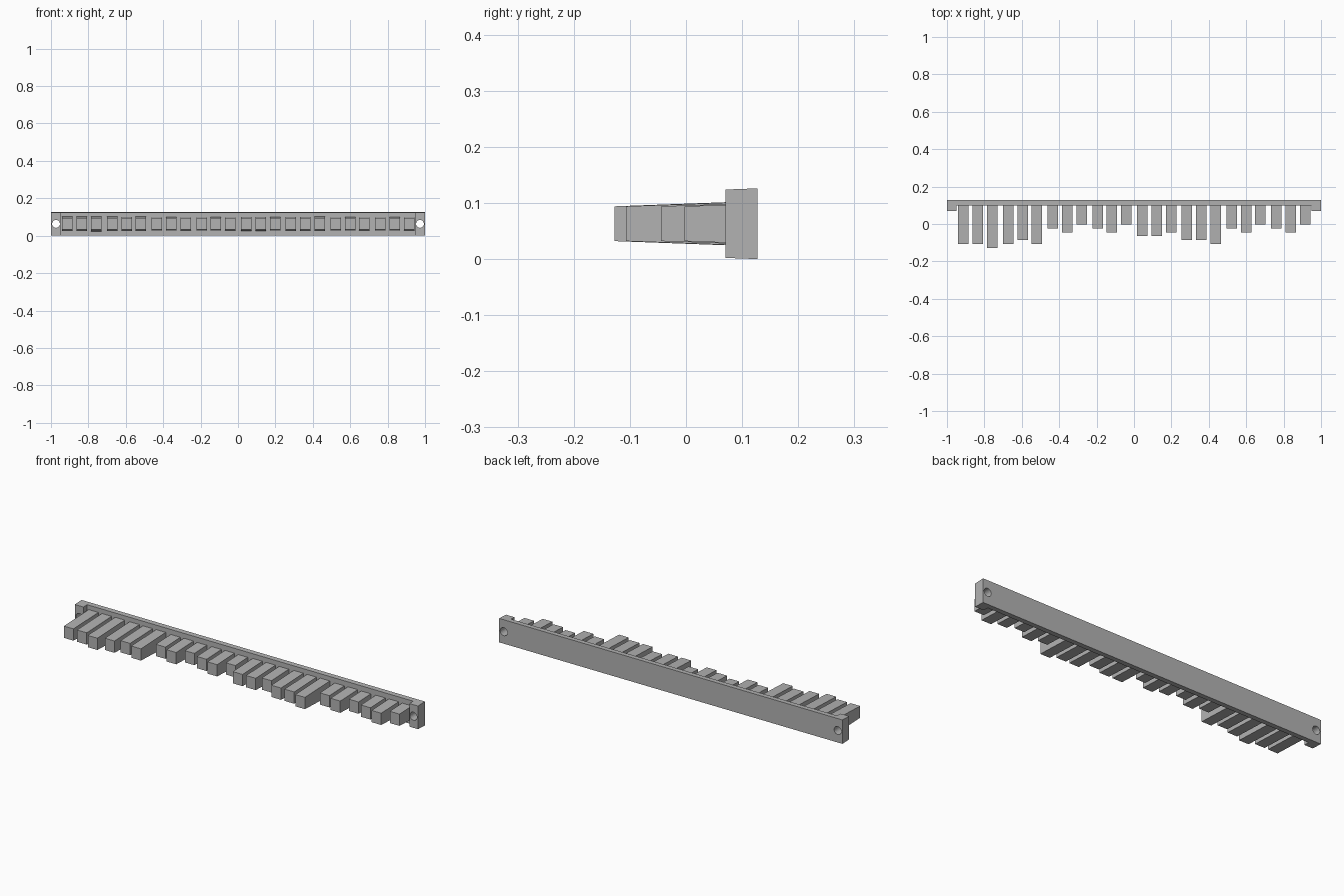
import bpy, math

cube = bpy.data.objects.get("Cube")
if cube:
    bpy.data.objects.remove(cube, do_unlink=True)

grey = bpy.data.materials.new("plain grey")
grey.use_nodes = True
colour = (0.45, 0.45, 0.45, 1)
grey.diffuse_color = colour
grey.node_tree.nodes["Principled BSDF"].inputs["Base Color"].default_value = colour

MID = 0.063      # height of the centre line
DRAFT = 0.037    # slope of the tapered faces
BACK, FACE, FRONT = 0.127, 0.10, 0.07


def drafted_prism(name, outline, half_height):
    """Extrude an XY outline up and down, with the height depending on y."""
    n = len(outline)
    verts = [(x, y, MID + s * half_height(y)) for s in (-1, 1) for x, y in outline]
    faces = [tuple(reversed(range(n))), tuple(range(n, 2 * n))]
    faces += [(i, (i + 1) % n, (i + 1) % n + n, i + n) for i in range(n)]
    mesh = bpy.data.meshes.new(name)
    mesh.from_pydata(verts, [], faces)
    mesh.materials.append(grey)
    obj = bpy.data.objects.new(name, mesh)
    bpy.context.collection.objects.link(obj)
    return obj


# Mounting bar with a forward lug at each end
lug = 0.95
bar = drafted_prism("mounting_bar", [
    (-1, FRONT), (-lug, FRONT), (-lug, FACE), (lug, FACE),
    (lug, FRONT), (1, FRONT), (1, BACK), (-1, BACK)],
    lambda y: MID - DRAFT * (BACK - y))

# Screw holes through the lugs
for side, label in ((-1, "right"), (1, "left")):
    bpy.ops.mesh.primitive_cylinder_add(
        vertices=24, radius=0.021, depth=0.3,
        location=(side * 0.973, 0.1, MID), rotation=(math.pi / 2, 0, 0))
    cutter = bpy.context.object
    cutter.name = label + "_hole_cutter"
    cutter.data.materials.append(grey)
    cutter.hide_render = True
    cutter.hide_viewport = True
    cutter.display_type = 'WIRE'
    cut = bar.modifiers.new(label + "_hole", 'BOOLEAN')
    cut.operation = 'DIFFERENCE'
    cut.solver = 'EXACT'
    cut.object = cutter

# Apply the cuts, then remove the cutters
bpy.context.view_layer.update()
cut_mesh = bpy.data.meshes.new_from_object(
    bar.evaluated_get(bpy.context.evaluated_depsgraph_get()))
bar.modifiers.clear()
bar.data = cut_mesh
for label in ("right", "left"):
    bpy.data.objects.remove(bpy.data.objects[label + "_hole_cutter"], do_unlink=True)

# Teeth: groups of three, each length counted in equal steps
STEP = 0.0208
groups = ["556", "545", "120", "120", "332", "445", "120", "120"]
for g, lengths in enumerate(groups):
    for k, steps in enumerate(lengths):
        x = -0.912 + 0.239 * g + 0.077 * k
        tip = -0.003 - STEP * int(steps)
        w = 0.028
        root = FACE + 0.004
        drafted_prism(f"tooth_{g + 1}_{k + 1}",
                      [(x - w, tip), (x + w, tip), (x + w, root), (x - w, root)],
                      lambda y, t=tip: 0.031 + DRAFT * (y - t))
